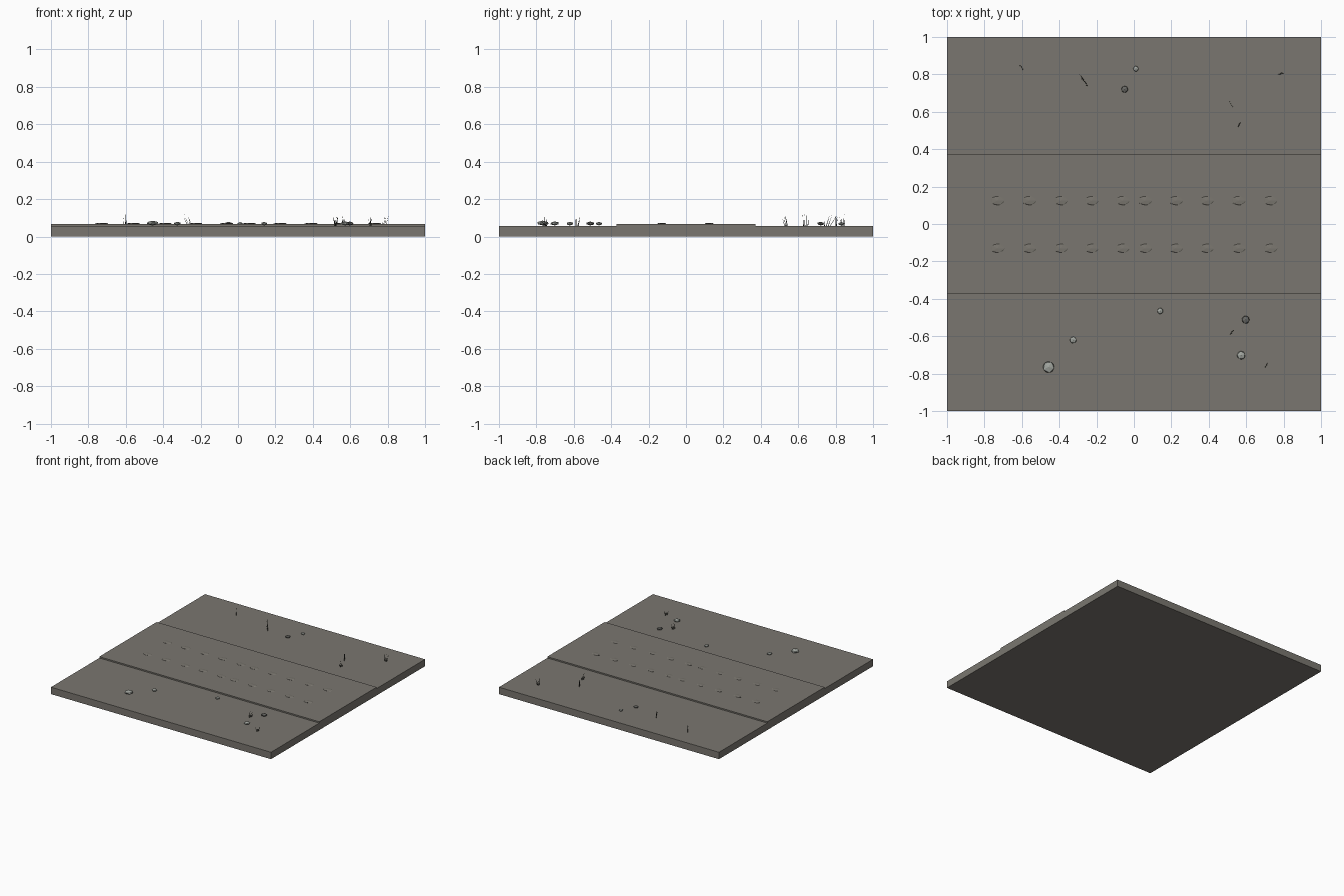
import bpy, bmesh, math, random
from mathutils import Matrix, Vector

if "Cube" in bpy.data.objects:
    bpy.data.objects.remove(bpy.data.objects["Cube"])

random.seed(4)
GROUND = 0.057   # top of the ground slab
PATH = 0.068     # top of the raised path


def material(name, rgb):
    m = bpy.data.materials.new(name)
    m.diffuse_color = (*rgb, 1)
    m.use_nodes = True
    m.node_tree.nodes["Principled BSDF"].inputs["Base Color"].default_value = m.diffuse_color
    return m


earth = material("grey_earth", (0.195, 0.183, 0.160))
light_stone = material("light_stone", (0.36, 0.38, 0.35))
dark_stone = material("dark_stone", (0.14, 0.14, 0.13))
dry_grass = material("dark_grass", (0.045, 0.047, 0.038))


def finish(name, bm, mat):
    me = bpy.data.meshes.new(name)
    bm.to_mesh(me)
    bm.free()
    me.materials.append(mat)
    ob = bpy.data.objects.new(name, me)
    bpy.context.collection.objects.link(ob)
    return ob


def slab(name, size_y, z0, z1, mat):
    bm = bmesh.new()
    bmesh.ops.create_cube(bm, size=1, matrix=Matrix.Translation((0, 0, (z0 + z1) / 2))
                          @ Matrix.Diagonal((2, size_y, z1 - z0, 1)))
    return finish(name, bm, mat)


# Ground and the raised path running across it
slab("ground", 2, 0, GROUND, earth)
slab("path", 0.745, GROUND, PATH, earth)

# Two rows of low flattened mounds along the path
bm = bmesh.new()
for x in (0.06, 0.225, 0.39, 0.56, 0.73):
    for sx in (-1, 1):
        for y in (-0.13, 0.125):
            bmesh.ops.create_icosphere(
                bm, subdivisions=1, radius=1,
                matrix=Matrix.Translation((sx * x, y, PATH + 0.001))
                @ Matrix.Diagonal((0.042, 0.026, 0.004, 1)))
finish("track_mounds", bm, earth)

# Flattened faceted stones: x, y, radius, colour
stones = [(0.01, 0.83, 0.016, light_stone), (-0.05, 0.72, 0.020, dark_stone),
          (0.14, -0.465, 0.018, light_stone), (-0.325, -0.62, 0.020, light_stone),
          (-0.457, -0.765, 0.034, light_stone), (0.597, -0.512, 0.023, dark_stone),
          (0.573, -0.702, 0.025, light_stone)]
for i, (x, y, r, mat) in enumerate(stones):
    bm = bmesh.new()
    h = 0.006 + r * 0.2
    bmesh.ops.create_icosphere(
        bm, subdivisions=1, radius=1,
        matrix=Matrix.Translation((x, y, GROUND + h + 0.002))
        @ Matrix.Diagonal((r, r, h, 1)) @ Matrix.Rotation(i * 0.9, 4, 'Z'))
    finish(f"stone_{i + 1}", bm, mat)

# Grass tufts: x, y, spread of the row, row direction (degrees), lean in x and y
tufts = [(-0.602, 0.838, 0.018, 130, 0.00, 0.00), (-0.258, 0.755, 0.030, 125, -0.02, 0.02),
         (0.780, 0.802, 0.014, 15, 0.012, 0.004), (0.520, 0.640, 0.022, 120, 0.00, 0.00),
         (0.565, 0.535, 0.012, 60, -0.006, -0.006), (0.520, -0.582, 0.016, 45, 0.006, 0.006),
         (0.708, -0.752, 0.012, 60, -0.004, -0.006)]
for i, (x, y, spread, deg, lx, ly) in enumerate(tufts):
    bm = bmesh.new()
    d = Vector((math.cos(math.radians(deg)), math.sin(math.radians(deg)), 0))
    for k in range(4):
        t = (k - 1.5) / 1.5
        height = random.uniform(0.042, 0.068)
        base = Vector((x, y, GROUND - 0.002)) + d * spread * t * 0.6
        tip = (base + d * spread * t * 0.5 + Vector((lx, ly, height))
               + Vector((random.uniform(-0.006, 0.006), random.uniform(-0.006, 0.006), 0)))
        ring = [bm.verts.new(base + Vector((math.cos(a), math.sin(a), 0)) * 0.0022)
                for a in (0, 2.094, 4.189)]
        top = bm.verts.new(tip)
        bm.faces.new(ring[::-1])
        for j in range(3):
            bm.faces.new((ring[j], ring[(j + 1) % 3], top))
    finish(f"grass_tuft_{i + 1}", bm, dry_grass)
